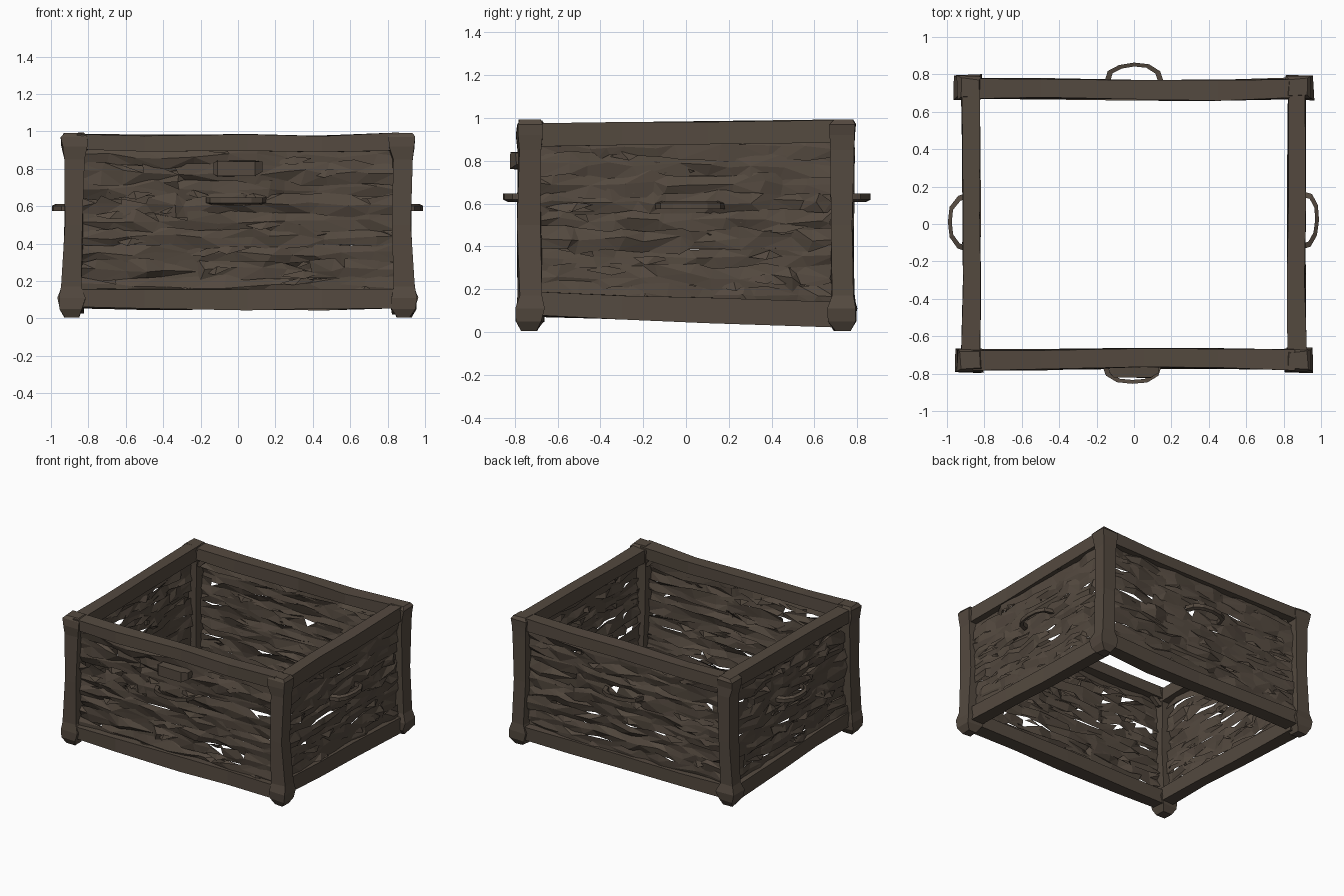
import bpy, bmesh, math, random
from mathutils import Vector

if "Cube" in bpy.data.objects:
    bpy.data.objects.remove(bpy.data.objects["Cube"])

random.seed(7)
wood = bpy.data.materials.new("dark_brown_wood")
wood.diffuse_color = (0.088, 0.067, 0.050, 1)
wood.use_nodes = True
wood.node_tree.nodes["Principled BSDF"].inputs["Base Color"].default_value = wood.diffuse_color


def j(a):
    return random.uniform(-a, a)


def finish(bm, name, fix_normals=True):
    if fix_normals:
        bmesh.ops.recalc_face_normals(bm, faces=bm.faces)
    me = bpy.data.meshes.new(name)
    bm.to_mesh(me)
    bm.free()
    me.materials.append(wood)
    ob = bpy.data.objects.new(name, me)
    bpy.context.collection.objects.link(ob)
    return ob


def beam(name, sections, u, v, rough=0.008, closed_ends=True):
    """Loft rectangles (centre, half size along u, half size along v)."""
    bm = bmesh.new()
    u, v = Vector(u), Vector(v)
    rings = []
    for c, hu, hv in sections:
        rings.append([bm.verts.new(Vector(c) + u * (a * hu + j(rough)) + v * (b * hv + j(rough)))
                      for a, b in ((-1, -1), (1, -1), (1, 1), (-1, 1))])
    for r, s in zip(rings, rings[1:]):
        for k in range(4):
            bm.faces.new((r[k], r[(k + 1) % 4], s[(k + 1) % 4], s[k]))
    if closed_ends:
        bm.faces.new(rings[0][::-1])
        bm.faces.new(rings[-1])
    return finish(bm, name)


X, Y, Z = (1, 0, 0), (0, 1, 0), (0, 0, 1)
PX, PY = 0.88, 0.73

# Corner posts with flared feet and caps
for sx, nx in ((-1, "left"), (1, "right")):
    for sy, ny in ((-1, "front"), (1, "back")):
        shape = ((0.005, .035, .035), (0.05, .06, .06), (0.11, .072, .066), (0.17, .053, .053),
                 (0.5, .05, .053), (0.85, .052, .055), (0.92, .064, .06),
                 (0.97, .066, .06), (0.992, .05, .045))
        beam(f"{ny}_{nx}_post",
             [((sx * (PX - 0.004 + (0.012 if z < .2 else 0)), sy * PY, z), a, b) for z, a, b in shape],
             X, Y, 0.007)

# Top and bottom rails along x: gentle bow, slightly uneven height
for sy, ny in ((-1, "front"), (1, "back")):
    for z, nz, h in ((0.935, "top", .045), (0.1, "bottom", .052)):
        beam(f"{ny}_{nz}_rail",
             [((x, sy * (0.725 - 0.008 * (abs(x) < .5)), z + 0.008 * (abs(x) > .6)),
               .053, h) for x in (-.86, -.5, 0.05, .45, .86)], Y, Z, 0.006)

# Top and bottom rails along y, bottom ones sloping towards the back
for sx, nx in ((-1, "left"), (1, "right")):
    for z, nz, h, slope in ((0.93, "top", .05, .01), (0.105, "bottom", .055, -.025)):
        beam(f"{nx}_{nz}_rail",
             [((sx * (0.873 - 0.005 * (abs(y) < .4)), y, z + slope * y / .7),
               .047, h) for y in (-.72, -.3, 0.1, .72)], X, Z, 0.006)

# Diagonal braces tucked in the upper corners
for sx in (-1, 1):
    for sy in (-1, 1):
        beam("corner_brace", [((sx * .83, sy * .70, .84), .02, .02),
                              ((sx * .75, sy * .70, .91), .02, .02)], X, Y, 0.008)


def wicker(name, half, place):
    """Ragged overlapping horizontal strips with split ends and small gaps."""
    bm = bmesh.new()
    rows, z0, z1 = 9, 0.13, 0.91
    step = (z1 - z0) / rows
    for r in range(rows):
        lo, hi = z0 + r * step, z0 + (r + 1) * step
        n = random.randint(11, 14)
        base = j(0.008)
        prev = None
        for i in range(n + 1):
            t = -half + 2 * half * i / n + (j(0.04) if 0 < i < n else 0)
            d = base + j(0.014)
            low = bm.verts.new(place(t + j(.015), d + j(.014), lo - 0.012 + j(.018)))
            mid = bm.verts.new(place(t + j(.03), d + 0.010 + j(.012), (lo + hi) / 2 + j(.015)))
            top = bm.verts.new(place(t + j(.015), d + j(.014), hi + 0.008 + j(.018)))
            if prev:
                a, b, c = prev
                bm.faces.new((a, low, mid, b))
                if random.random() > 0.06:
                    bm.faces.new((b, mid, top, c))
                else:
                    bm.faces.new((b, mid, c))
            prev = (low, mid, top)
        # loose slivers lifting from the strip
        for _ in range(3):
            t, w, z = j(half * .85), random.uniform(.06, .13), lo + random.uniform(0, step)
            out = random.uniform(.025, .045) * random.choice((1, 1, -1))
            a, b, c, d = [bm.verts.new(place(*p)) for p in (
                (t - w, 0, z + j(.015)), (t + j(.03), out, z - .022),
                (t + w, 0.005, z + j(.02)), (t + j(.03), out * .6, z + .022))]
            bm.faces.new((a, b, d))
            bm.faces.new((b, c, d))
    bmesh.ops.triangulate(bm, faces=bm.faces)
    return finish(bm, name, False)


wicker("front_wicker_wall", .85, lambda t, d, z: (t, -.725 - d, z))
wicker("back_wicker_wall", .85, lambda t, d, z: (-t, .725 + d, z))
wicker("right_wicker_wall", .70, lambda t, d, z: (.875 + d, t, z))
wicker("left_wicker_wall", .70, lambda t, d, z: (-.875 - d, -t, z))


def handle(name, place, radial):
    """Angular half-ring grip, flat in height."""
    secs = []
    for i in range(7):
        a = math.pi * i / 6
        t, d = -.15 * math.cos(a), .115 * math.sin(a) ** .8 if 0 < i < 6 else 0
        secs.append((t, d))
    bm = bmesh.new()
    rings = []
    for t, d in secs:
        q = j(.006)
        rings.append([bm.verts.new(place(t * s, d * s2 + q, h)) for s, s2, h in (
            (1.08, 1.0, -.016), (1.08, 1.0, .012), (.88, .82, .022), (.88, .82, -.012))])
    for r, s in zip(rings, rings[1:]):
        for k in range(4):
            bm.faces.new((r[k], r[(k + 1) % 4], s[(k + 1) % 4], s[k]))
    bm.faces.new(rings[0][::-1])
    bm.faces.new(rings[-1])
    finish(bm, name)


handle("front_handle", lambda t, d, h: (t - .01, -.745 - d, .63 - h), Y)
handle("back_handle", lambda t, d, h: (t, .752 + d, .63 - h), Y)
handle("right_handle", lambda t, d, h: (.88 + d, t + .02, .59 + h), X)
handle("left_handle", lambda t, d, h: (-.88 - d, t + .01, .59 + h), X)

# Front latch block below the top rail
beam("front_latch", [((-.13, -.765, .80), .03, .03), ((-.11, -.785, .80), .035, .04),
                     ((.09, -.785, .80), .035, .04), ((.13, -.765, .81), .03, .025)], Y, Z, 0.004)
